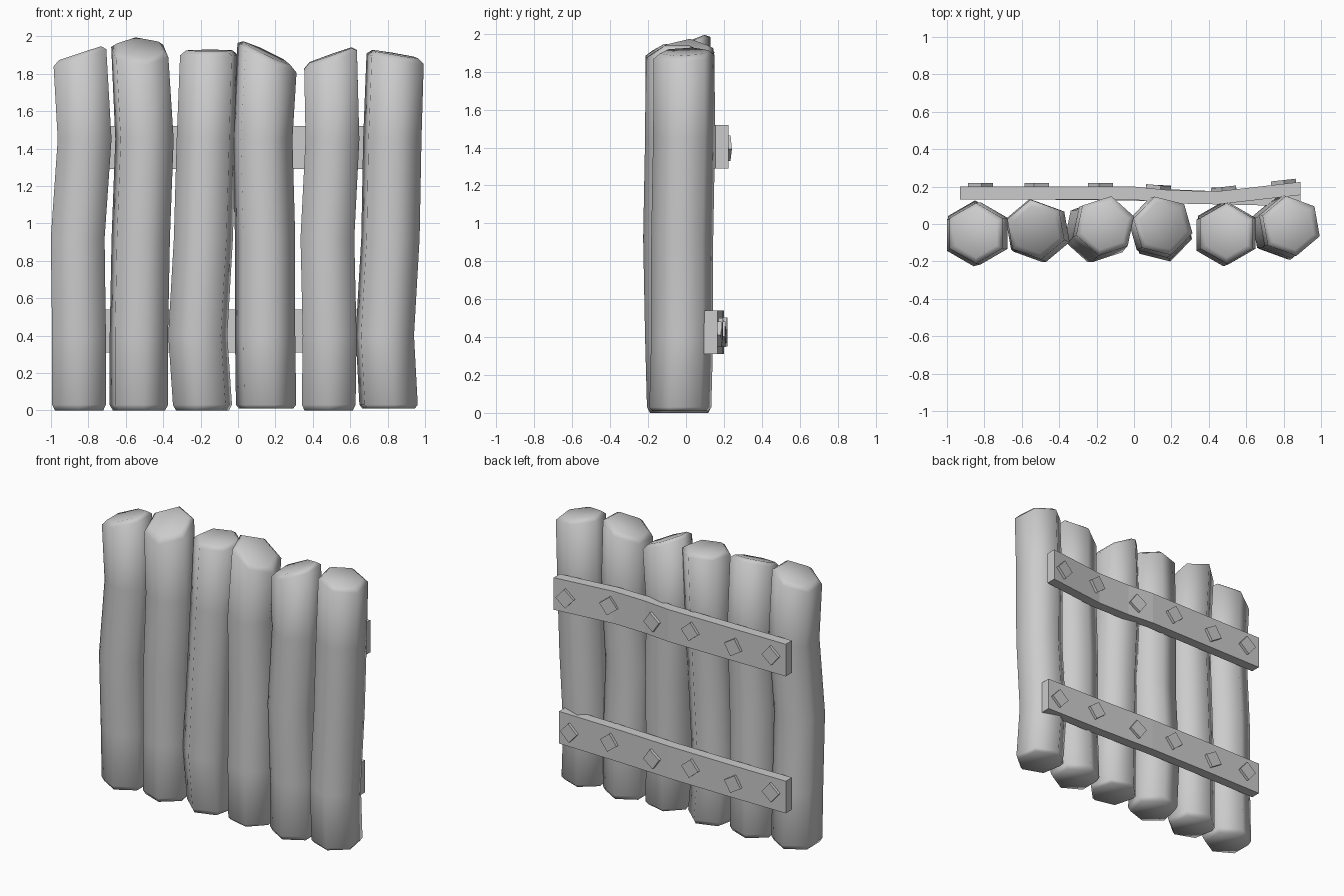
import bpy, bmesh, math
from mathutils import Vector, Matrix

if "Cube" in bpy.data.objects:
    bpy.data.objects.remove(bpy.data.objects["Cube"])

grey = bpy.data.materials.new("plain_grey")
grey.use_nodes = True
grey.diffuse_color = (0.6, 0.6, 0.6, 1)
grey.node_tree.nodes["Principled BSDF"].inputs["Base Color"].default_value = (0.6, 0.6, 0.6, 1)


def finish(bm, name, smooth=False):
    bmesh.ops.recalc_face_normals(bm, faces=bm.faces)
    mesh = bpy.data.meshes.new(name)
    for f in bm.faces:
        f.smooth = smooth
    bm.to_mesh(mesh)
    bm.free()
    mesh.materials.append(grey)
    obj = bpy.data.objects.new(name, mesh)
    bpy.context.collection.objects.link(obj)
    return obj


def loft(bm, rings):
    """Skin closed rings of points and cap both ends."""
    rows = [[bm.verts.new(p) for p in ring] for ring in rings]
    n = len(rows[0])
    for a, b in zip(rows, rows[1:]):
        for i in range(n):
            j = (i + 1) % n
            bm.faces.new((a[i], a[j], b[j], b[i]))
    bm.faces.new(rows[0][::-1])
    bm.faces.new(rows[-1])


RADIUS = 0.166
LEVELS = (0.03, 0.4, 0.92, 1.45)


def log(name, turn, xs, ys, top, slope_x, slope_y, base=0.0):
    """Crooked six-sided log with a slanted, chamfered top."""
    def ring(x, y, scale, height):
        pts = []
        for i in range(6):
            a = math.radians(90 + turn + 60 * i)
            dx, dy = RADIUS * scale * math.cos(a), RADIUS * scale * math.sin(a)
            pts.append((x + dx, y + dy, height(dx, dy)))
        return pts

    def slant(drop):
        return lambda dx, dy: top - drop + slope_x * dx + slope_y * dy

    rings = [ring(xs[0], ys[0], 0.9, lambda dx, dy: base)]
    for x, y, z in zip(xs, ys, LEVELS):
        rings.append(ring(x, y, 1, lambda dx, dy, z=z: z))
    rings.append(ring(xs[-1], ys[-1], 0.98, slant(0.025)))
    rings.append(ring(xs[-1], ys[-1], 0.78, slant(0)))
    bm = bmesh.new()
    loft(bm, rings)
    finish(bm, name, smooth=True)


# Upright logs, from -x to +x
log("log_1", 0, (-.85, -.85, -.857, -.82, -.845), (-.04, -.05, -.06, -.05, -.05), 1.91, .33, 0)
log("log_2", 10, (-.53, -.53, -.52, -.50, -.525), (-.03, -.03, -.04, -.04, -.03), 1.94, -.03, .42)
log("log_3", -12, (-.19, -.215, -.185, -.17, -.155), (-.03, -.04, -.04, -.02, -.01), 1.925, 0, .03)
log("log_4", 16, (.15, .145, .145, .13, .155), (-.04, -.04, -.03, -.02, -.01), 1.91, -.48, .1, .01)
log("log_5", 0, (.485, .49, .478, .505, .495), (-.04, -.05, -.06, -.05, -.05), 1.9, .35, .03)
log("log_6", 10, (.805, .785, .815, .825, .84), (-.03, -.02, -.02, -.01, -.01), 1.905, -.17, .04, .01)

# Bent rails across the back, each with a row of square nail heads
BOARD_X = (-.93, -.45, 0, .2, .45, .89)
NAIL_X = (-.82, -.52, -.18, .13, .48, .8)
NAIL_TURN = (50, 32, 40, 55, 38, 48)


def rail(name, z, ys):
    bm = bmesh.new()
    h, t = 0.115, 0.035
    loft(bm, [[(x, y - t, z - h), (x, y + t, z - h), (x, y + t, z + h), (x, y - t, z + h)]
              for x, y in zip(BOARD_X, ys)])
    finish(bm, name)
    points = list(zip(BOARD_X, ys))
    for k, x in enumerate(NAIL_X):
        (x0, y0), (x1, y1) = next(p for p in zip(points, points[1:]) if x <= p[1][0])
        slope = (y1 - y0) / (x1 - x0)
        place = Vector((x, y0 + slope * (x - x0) + t, z + 0.01 * (-1) ** k))
        bm = bmesh.new()
        bmesh.ops.create_cube(bm, size=1, matrix=(
            Matrix.Translation(place)
            @ Matrix.Rotation(math.atan(slope), 4, "Z")
            @ Matrix.Rotation(math.radians(NAIL_TURN[k]), 4, "Y")
            @ Matrix.Diagonal((0.095, 0.04, 0.095, 1))))
        finish(bm, f"{name}_nail_{k + 1}")


rail("upper_rail", 1.405, (.165, .165, .165, .145, .14, .19))
rail("lower_rail", 0.425, (.165, .165, .16, .15, .14, .13))
